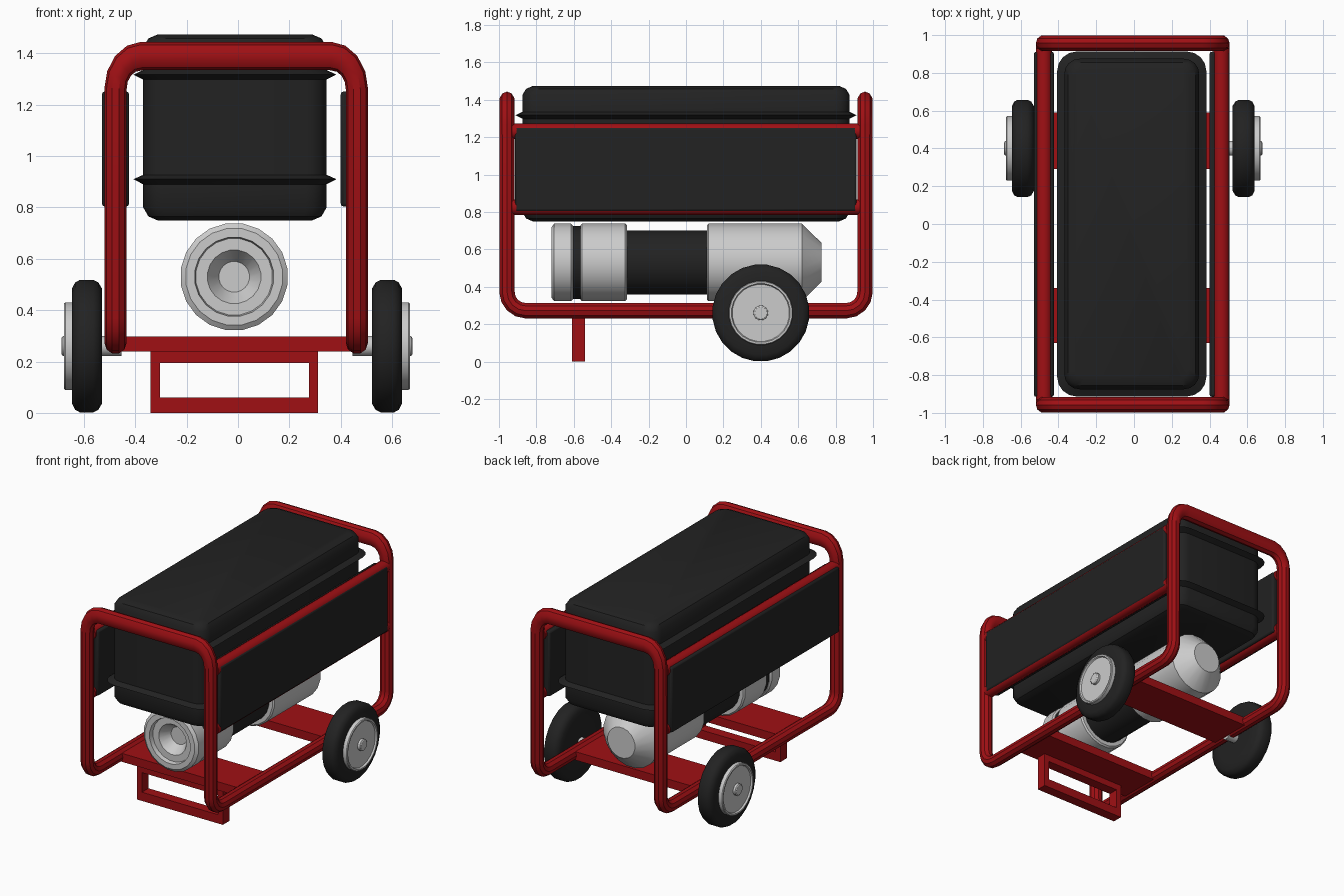
import bpy, bmesh
from math import sin, cos, pi, radians
from mathutils import Vector

if "Cube" in bpy.data.objects:
    bpy.data.objects.remove(bpy.data.objects["Cube"])

CX = -0.007  # shared centre line of frame


def material(name, rgb):
    m = bpy.data.materials.new(name)
    m.diffuse_color = (*rgb, 1)
    m.use_nodes = True
    m.node_tree.nodes["Principled BSDF"].inputs["Base Color"].default_value = m.diffuse_color
    return m


RED = material("red_paint", (0.35, 0.005, 0.007))
BLACK = material("black_plastic", (0.016, 0.016, 0.016))


def finish(ob, mat=None, angle=35):
    if mat:
        ob.data.materials.clear()
        ob.data.materials.append(mat)
    bpy.ops.object.select_all(action='DESELECT')
    ob.select_set(True)
    bpy.context.view_layer.objects.active = ob
    bpy.ops.object.shade_smooth_by_angle(angle=radians(angle))
    return ob


def skin(name, rings, mat=None, caps=True, angle=35):
    """Join successive closed rings of points into one surface."""
    bm = bmesh.new()
    vs = [[bm.verts.new(p) for p in ring] for ring in rings]
    n = len(vs[0])
    for a, b in zip(vs, vs[1:]):
        for i in range(n):
            j = (i + 1) % n
            bm.faces.new((a[i], a[j], b[j], b[i]))
    if caps:
        bm.faces.new(vs[0])
        bm.faces.new(vs[-1])
    bmesh.ops.recalc_face_normals(bm, faces=bm.faces)
    me = bpy.data.meshes.new(name)
    bm.to_mesh(me)
    bm.free()
    ob = bpy.data.objects.new(name, me)
    bpy.context.collection.objects.link(ob)
    return finish(ob, mat, angle)


def box(name, x, y, z, mat=None, bevel=0):
    bpy.ops.mesh.primitive_cube_add(size=1, location=[(a + b) / 2 for a, b in (x, y, z)])
    ob = bpy.context.object
    ob.name = name
    ob.scale = [b - a for a, b in (x, y, z)]
    bpy.ops.object.transform_apply(location=False, rotation=False, scale=True)
    if bevel:
        m = ob.modifiers.new("bevel", 'BEVEL')
        m.width, m.segments = bevel, 2
    return finish(ob, mat)


def turned(name, profile, axis, centre, mat=None, n=20, side=1):
    """Lathe (radius, distance) points round the x or y axis."""
    c = Vector(centre)
    rings = []
    for r, d in profile:
        ring = []
        for i in range(n):
            t = 2 * pi * (i + 0.5) / n
            p = (d * side, r * cos(t), r * sin(t)) if axis == 'x' else (r * cos(t), d, r * sin(t))
            ring.append(c + Vector(p))
        rings.append(ring)
    return skin(name, rings, mat)


# Tubular frame: one closed bent tube
X, Y, T, B, R = 0.47, 0.957, 1.352, 0.272, 0.1
corners = [Vector(p) for p in [(-X, -Y, T), (X, -Y, T), (X, -Y, B), (X, Y, B),
                               (X, Y, T), (-X, Y, T), (-X, Y, B), (-X, -Y, B)]]
path = []
for i, p in enumerate(corners):
    u = (corners[i - 1] - p).normalized()
    v = (corners[(i + 1) % 8] - p).normalized()
    c = p + R * (u + v)
    path += [c - R * (v * cos(t) + u * sin(t)) for t in [k * pi / 8 for k in range(5)]]
cu = bpy.data.curves.new("tube_frame", 'CURVE')
cu.dimensions = '3D'
cu.bevel_depth, cu.bevel_resolution = 0.043, 3
sp = cu.splines.new('POLY')
sp.points.add(len(path) - 1)
for q, p in zip(sp.points, path):
    q.co = (p.x + CX, p.y, p.z, 1)
sp.use_cyclic_u = True
frame = bpy.data.objects.new("tube_frame", cu)
bpy.context.collection.objects.link(frame)
bpy.context.view_layer.objects.active = frame
frame.select_set(True)
bpy.ops.object.convert(target='MESH')
frame = bpy.context.object
for v in frame.data.vertices:  # handle bars are taller than the legs
    if v.co.z > 1.22:
        v.co.z = 1.22 + (v.co.z - 1.22) * 1.28
finish(frame, RED)

# Fuel tank with two pointed flanges
tank_profile = [(-0.055, 0.75), (-0.02, 0.765), (0, 0.80), (0, 0.89), (0.038, 0.91), (0, 0.927),
                (0, 1.298), (0.038, 1.317), (0, 1.335), (0, 1.425), (-0.02, 1.458), (-0.055, 1.473)]
rings = []
for off, z in tank_profile:
    w, d, r = 0.357 + off, 0.875 + off, 0.08 + off * 0.6
    ring = []
    for k, (sx, sy) in enumerate([(1, 1), (-1, 1), (-1, -1), (1, -1)]):
        for s in range(5):
            t = k * pi / 2 + s * pi / 8
            ring.append((-0.012 + sx * (w - r) + r * cos(t), sy * (d - r) + r * sin(t), z))
    rings.append(ring)
skin("fuel_tank", rings, BLACK)

# Engine, lathed along y
EC = (-0.015, 0, 0.53)
turned("engine_front_ring", [(0.055, -0.62), (0.06, -0.62), (0.105, -0.69), (0.15, -0.69), (0.155, -0.72),
                             (0.19, -0.72), (0.21, -0.705), (0.21, -0.615), (0.2, -0.605)], 'y', EC)
turned("engine_gasket", [(0.197, -0.61), (0.197, -0.56)], 'y', EC, BLACK)
turned("engine_housing", [(0.2, -0.565), (0.21, -0.555), (0.21, -0.325), (0.2, -0.315)], 'y', EC)
turned("engine_core", [(0.173, -0.33), (0.173, 0.13)], 'y', EC, BLACK)
turned("engine_rear", [(0.2, 0.112), (0.21, 0.12), (0.21, 0.62), (0.105, 0.725)], 'y', EC)

# Cross plates between the lower rails
for name, y in (("front_plate", (-0.63, -0.34)), ("rear_plate", (0.29, 0.59))):
    box(name, (CX - 0.46, CX + 0.46), y, (0.24, 0.298), RED)

# Front stand
SY = (-0.61, -0.54)
box("stand_foot", (-0.34, 0.312), SY, (0, 0.06), RED)
box("stand_top", (-0.34, 0.312), SY, (0.195, 0.245), RED)
box("stand_left_post", (-0.34, -0.304), SY, (0.06, 0.195), RED)
box("stand_right_post", (0.276, 0.312), SY, (0.06, 0.195), RED)

for side, label in ((-1, "left"), (1, "right")):
    # Side panel and the two rails that carry it
    px = side * 0.465 - 0.012
    box(label + "_panel", (px - 0.053, px + 0.053), (-0.915, 0.912), (0.803, 1.252), BLACK, 0.012)
    for pos, z in (("lower", 0.826), ("upper", 1.231)):
        turned(label + "_" + pos + "_rail", [(0.043, -0.93), (0.043, 0.93)], 'y',
               (CX + side * X, 0, z), RED, 12)

    # Wheel: tyre, dished hub and axle cap
    WC = (-0.004, 0.4, 0.26)
    turned(label + "_tyre", [(0.16, 0.525), (0.225, 0.525), (0.25, 0.54), (0.26, 0.56), (0.26, 0.612),
                             (0.25, 0.63), (0.225, 0.643), (0.165, 0.643)], 'x', WC, BLACK, 24, side)
    turned(label + "_hub", [(0.172, 0.63), (0.172, 0.668), (0.168, 0.673), (0.158, 0.673), (0.153, 0.662)],
           'x', WC, None, 24, side)
    turned(label + "_axle", [(0.04, 0.45), (0.04, 0.678), (0.033, 0.683)], 'x', WC, None, 12, side)
